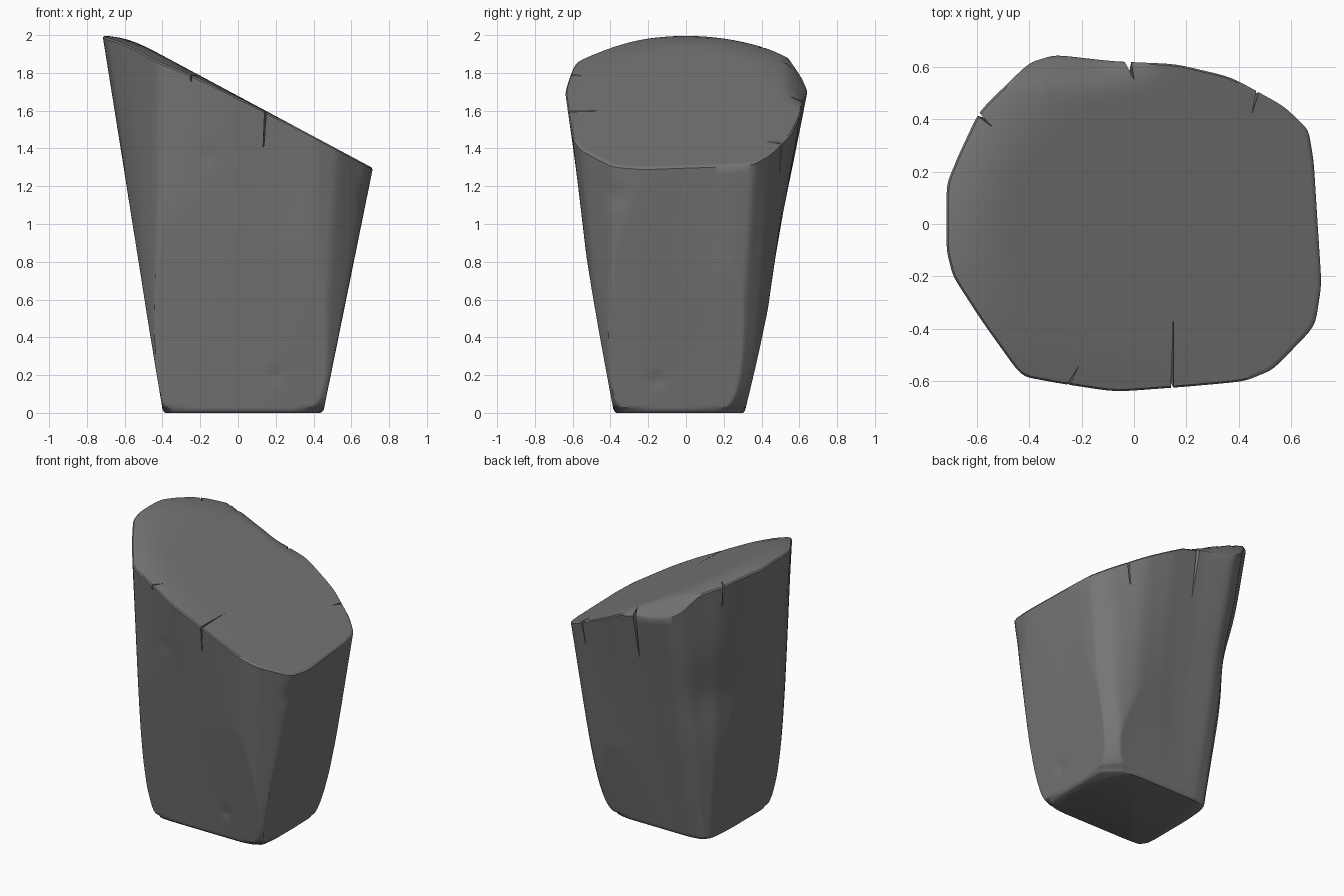
import bpy, bmesh, math
from mathutils import Vector

cube = bpy.data.objects.get("Cube")
if cube:
    bpy.data.objects.remove(cube, do_unlink=True)

# Matching outlines of the slanted top and the narrow foot, counter-clockwise
TOP = [(.70, 0), (.685, .24), (.665, .36), (.57, .45), (.37, .56), (.16, .61),
       (-.08, .62), (-.3, .645), (-.4, .615), (-.59, .43), (-.67, .26), (-.715, .15),
       (-.715, -.1), (-.69, -.2), (-.58, -.37), (-.43, -.58), (-.3, -.605),
       (-.07, -.64), (.2, -.62), (.42, -.6), (.53, -.555), (.69, -.39), (.715, -.23)]
FOOT = [(.455, 0), (.45, .19), (.43, .22), (.34, .3), (.25, .315), (.1, .315),
        (-.1, .315), (-.25, .315), (-.34, .3), (-.375, .26), (-.39, .2), (-.4, .05),
        (-.4, -.1), (-.4, -.28), (-.395, -.33), (-.36, -.38), (-.25, -.385),
        (-.07, -.385), (.15, -.385), (.3, -.385), (.37, -.375), (.44, -.34), (.455, -.2)]
# Corners that swell between foot and rim: direction and amount
SWELLS = [((1, .85), .065), ((1, -.9), .06), ((-1, -1), .065)]
SUB, ROWS, RINGS = 8, 44, 14


def top_height(x, y):
    """Sloping cut, rolling off at the high end and along the back rim."""
    roll = .92 * max(0, math.hypot(x, y) - .45) ** 2 * min(1, max(0, .3 - x))
    back = .9 * max(0, y - .54) * min(1, max(0, (.1 - x) * 4))
    return 1.678 - .535 * x - roll - back


def dense(outline, passes=3):
    """Subdivide an outline and soften its corners."""
    pts = [Vector(p) for p in outline]
    n = len(pts)
    out = [pts[i].lerp(pts[(i + 1) % n], k / SUB) for i in range(n) for k in range(SUB)]
    for _ in range(passes):
        out = [(out[i - 1] + 2 * out[i] + out[(i + 1) % len(out)]) / 4 for i in range(len(out))]
    return out


def swollen(ring, t):
    """Push the corners out, staying within the ring's own width and depth."""
    xs, ys = [p.x for p in ring], [p.y for p in ring]
    profile = math.sin(math.pi * t ** .45)
    out = []
    for p in ring:
        q = p.copy()
        for direction, amount in SWELLS:
            d = Vector(direction).normalized()
            q += d * amount * profile * max(0, p.normalized().dot(d)) ** 8
        out.append((min(max(q.x, min(xs)), max(xs)), min(max(q.y, min(ys)), max(ys))))
    return out


def build_stone(mat):
    bm = bmesh.new()
    top, foot = dense(TOP), dense(FOOT)
    n = len(top)
    # Rounded underside
    rings = [[bm.verts.new((*(p * s), z)) for p in foot]
             for z, s in ((0, .96), (.008, .985))]
    # Tapered sides
    for r in range(ROWS + 1):
        t = (r / ROWS) ** 1.3
        ring = swollen([a.lerp(b, t) for a, b in zip(foot, top)], t)
        rims = [top_height(*b) - .008 for b in top]
        rings.append([bm.verts.new((*p, .02 + (rim - .02) * t)) for p, rim in zip(ring, rims)])
    # Top surface, drawn in to the middle with a softly rounded rim
    for s in [.99, .975] + [.95 * (1 - k / RINGS) for k in range(RINGS)]:
        rings.append([bm.verts.new((*(b * s), top_height(*(b * s)))) for b in top])
    for lo, hi in zip(rings, rings[1:]):
        for i in range(n):
            j = (i + 1) % n
            bm.faces.new((lo[i], lo[j], hi[j], hi[i]))
    bm.faces.new(rings[0][::-1])
    bm.faces.new(rings[-1])

    # Shallow chips and one broad hollow pressed inwards
    dents = [((-.16, -.58, 1.36), .03, .015), ((.2, -.42, .2), .03, .012),
             ((.5, -.16, .17), .04, .012), ((.64, -.36, 1.15), .05, .015),
             ((.6, .42, .9), .04, .015), ((-.52, .36, 1.1), .25, .03)]
    for centre, radius, depth in dents:
        c = Vector(centre)
        push = Vector((-c.x, -c.y, 0)).normalized()
        for v in bm.verts:
            v.co += push * depth * math.exp(-((v.co - c).length / radius) ** 2)

    bmesh.ops.recalc_face_normals(bm, faces=bm.faces)
    mesh = bpy.data.meshes.new("stone")
    bm.to_mesh(mesh)
    bm.free()
    mesh.materials.append(mat)
    obj = bpy.data.objects.new("stone", mesh)
    bpy.context.collection.objects.link(obj)
    return obj


def crack_cutter(bm, rim, inner, fall, width):
    """Thin wedge across the rim, tapering along the top and down the side."""
    p = Vector(rim)
    z = top_height(*p)
    side = p.lerp(p * .6, fall / z) * .995
    across = Vector((-p.y, p.x)).normalized() * width
    out = p * 1.06
    pts = [(*(out + across), z + .05), (*(out - across), z + .05),
           (*inner, top_height(*inner)), (*side, z - fall)]
    verts = [bm.verts.new(c) for c in pts]
    for tri in ((0, 1, 2), (0, 1, 3), (0, 2, 3), (1, 2, 3)):
        bm.faces.new([verts[k] for k in tri])


# Single weathered grey material
grey = bpy.data.materials.new("stone grey")
grey.use_nodes = True
colour = (.18, .18, .18, 1)
grey.diffuse_color = colour
bsdf = grey.node_tree.nodes["Principled BSDF"]
bsdf.inputs["Base Color"].default_value = colour
bsdf.inputs["Roughness"].default_value = .9

stone = build_stone(grey)

# Cracks across the rim
bm = bmesh.new()
crack_cutter(bm, (.14, -.62), (.15, -.36), .3, .007)
crack_cutter(bm, (-.03, .62), (0, .55), .4, .02)
crack_cutter(bm, (-.59, .42), (-.54, .37), .2, .012)
crack_cutter(bm, (.46, .51), (.45, .42), .3, .01)
crack_cutter(bm, (-.25, -.61), (-.21, -.54), .06, .01)
bmesh.ops.recalc_face_normals(bm, faces=bm.faces)
mesh = bpy.data.meshes.new("crack_cutters")
bm.to_mesh(mesh)
bm.free()
mesh.materials.append(grey)
cutters = bpy.data.objects.new("crack_cutters", mesh)
bpy.context.collection.objects.link(cutters)

cut = stone.modifiers.new("cracks", "BOOLEAN")
cut.operation, cut.object, cut.solver = "DIFFERENCE", cutters, "EXACT"
bpy.ops.object.select_all(action="DESELECT")
bpy.context.view_layer.objects.active = stone
stone.select_set(True)
bpy.ops.object.modifier_apply(modifier=cut.name)
bpy.data.objects.remove(cutters, do_unlink=True)
bpy.ops.object.shade_smooth_by_angle(angle=math.radians(40))
